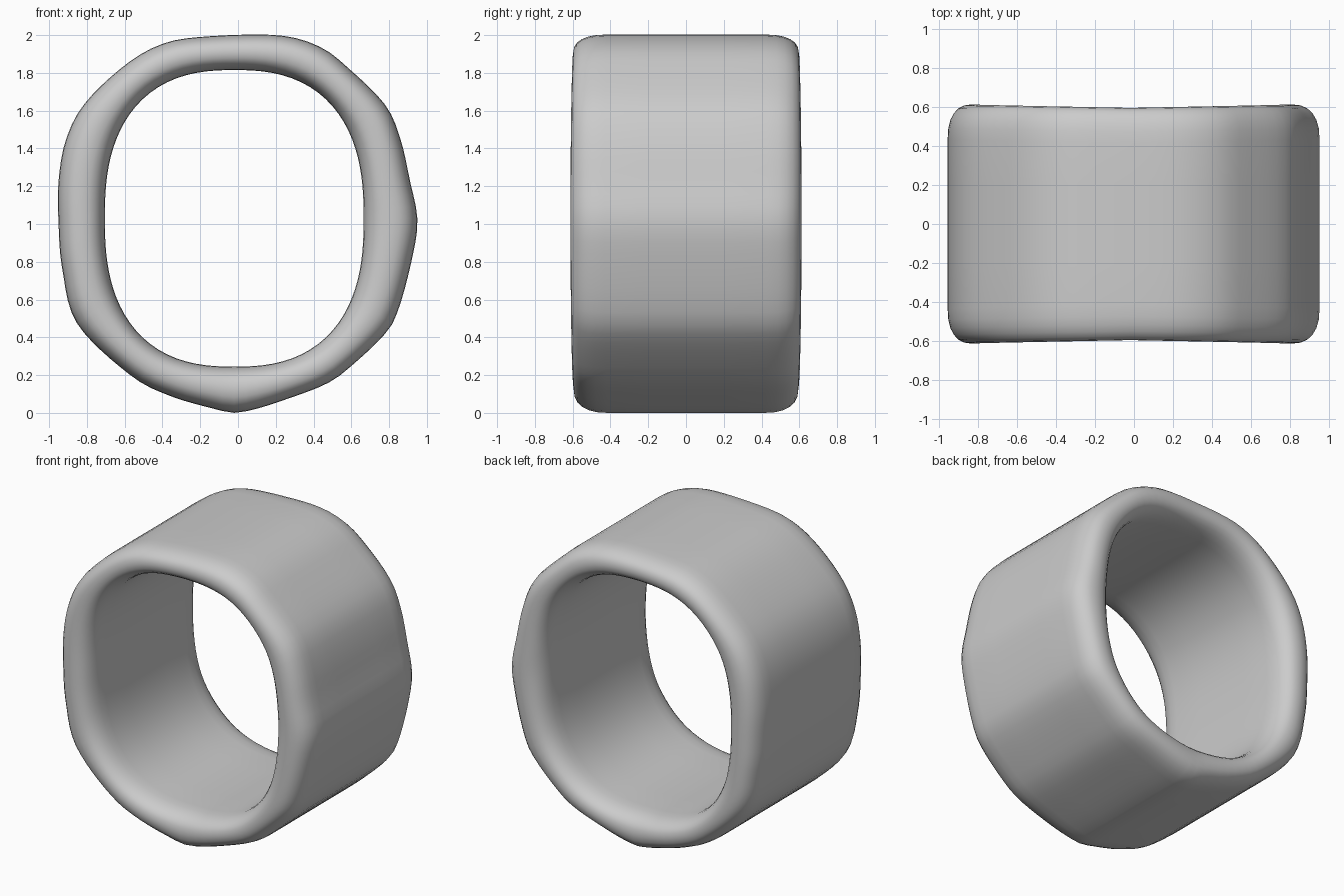
import bpy, bmesh
from math import atan2, cos, sin, pi, hypot, radians

cube = bpy.data.objects.get("Cube")
if cube:
    bpy.data.objects.remove(cube)

# Plain grey material
grey = bpy.data.materials.new("grey")
grey.use_nodes = True
colour = (0.6, 0.6, 0.6, 1)
grey.diffuse_color = colour
grey.node_tree.nodes["Principled BSDF"].inputs["Base Color"].default_value = colour

CX, CZ = -0.02, 1.03
SEGMENTS, CORNER, WALL = 96, 6, 4

# Slightly uneven outer outline, anticlockwise from the left (+x) bump
OUTLINE = [(.95, 1.02), (.91, 1.23), (.86, 1.45), (.78, 1.63), (.59, 1.82),
           (.43, 1.94), (.2, 2), (-.2, 1.99), (-.41, 1.95), (-.6, 1.84),
           (-.81, 1.64), (-.91, 1.45), (-.95, 1.23), (-.95, 1), (-.93, .76),
           (-.85, .47), (-.57, .2), (-.36, .09), (-.12, .02), (-.02, 0),
           (.09, .02), (.22, .06), (.46, .15), (.59, .24), (.78, .42),
           (.85, .55), (.92, .81)]


def spline(points, steps=8):
    """Closed smooth curve through the points."""
    n, result = len(points), []
    for i in range(n):
        a, b, c, d = (points[(i + k) % n] for k in (-1, 0, 1, 2))
        for s in range(steps):
            t = s / steps
            result.append(tuple(
                b[k] + t * (c[k] - a[k]) / 2
                + t * t * (a[k] - 2.5 * b[k] + 2 * c[k] - d[k] / 2)
                + t ** 3 * (1.5 * (b[k] - c[k]) + (d[k] - a[k]) / 2)
                for k in (0, 1)))
    return result


POLAR = sorted((atan2(z - CZ, x - CX) % (2 * pi), hypot(x - CX, z - CZ))
               for x, z in spline(OUTLINE))
POLAR = ([(POLAR[-1][0] - 2 * pi, POLAR[-1][1])] + POLAR
         + [(POLAR[0][0] + 2 * pi, POLAR[0][1])])


def outer_radius(angle):
    for (a, r), (b, s) in zip(POLAR, POLAR[1:]):
        if a <= angle <= b:
            return r + (s - r) * (angle - a) / max(b - a, 1e-6)


def inner_radius(angle):
    """Squarish oval opening."""
    return (abs(cos(angle) / .685) ** 2.5 + abs(sin(angle) / .785) ** 2.5) ** (-1 / 2.5)


def section(r_in, r_out, half_width):
    """Rounded wall section as (radius, y) pairs."""
    mid, half = (r_in + r_out) / 2, (r_out - r_in) / 2
    bevel = .18
    pairs = []
    for quarter in range(4):
        for i in range(CORNER + 1):
            t = (quarter + i / CORNER) * pi / 2
            c, s = cos(t), sin(t)
            power = .84
            u = abs(c) ** power * (1 if quarter in (0, 3) else -1)
            v = abs(s) ** power * (1 if quarter < 2 else -1)
            side = 1 if quarter < 2 else -1
            pairs.append((mid + half * u, side * (half_width - bevel) + bevel * v))
        # Straight walls on the inside and outside
        if quarter % 2:
            y = half_width - bevel
            sign = 1 if quarter == 1 else -1
            for i in range(1, WALL):
                pairs.append((mid - sign * half, sign * y * (1 - 2 * i / WALL)))
    # Drop the doubled points where two corners meet on the end faces
    return [p for i, p in enumerate(pairs)
            if hypot(p[0] - pairs[i - 1][0], p[1] - pairs[i - 1][1]) > 1e-5]


# Sweep the section round the band
bm = bmesh.new()
rings = []
for i in range(SEGMENTS):
    angle = 2 * pi * i / SEGMENTS
    r_out = outer_radius(angle)
    half_width = .594 + .018 * abs(cos(angle))
    rings.append([bm.verts.new((CX + r * cos(angle), y, CZ + r * sin(angle)))
                  for r, y in section(inner_radius(angle), r_out, half_width)])
for i, ring in enumerate(rings):
    following = rings[(i + 1) % SEGMENTS]
    for j in range(len(ring)):
        k = (j + 1) % len(ring)
        bm.faces.new((ring[j], ring[k], following[k], following[j]))
bmesh.ops.recalc_face_normals(bm, faces=bm.faces)

mesh = bpy.data.meshes.new("ring_band")
bm.to_mesh(mesh)
bm.free()
mesh.materials.append(grey)
band = bpy.data.objects.new("ring_band", mesh)
bpy.context.collection.objects.link(band)
bpy.context.view_layer.objects.active = band
band.select_set(True)
bpy.ops.object.shade_smooth_by_angle(angle=radians(40))
